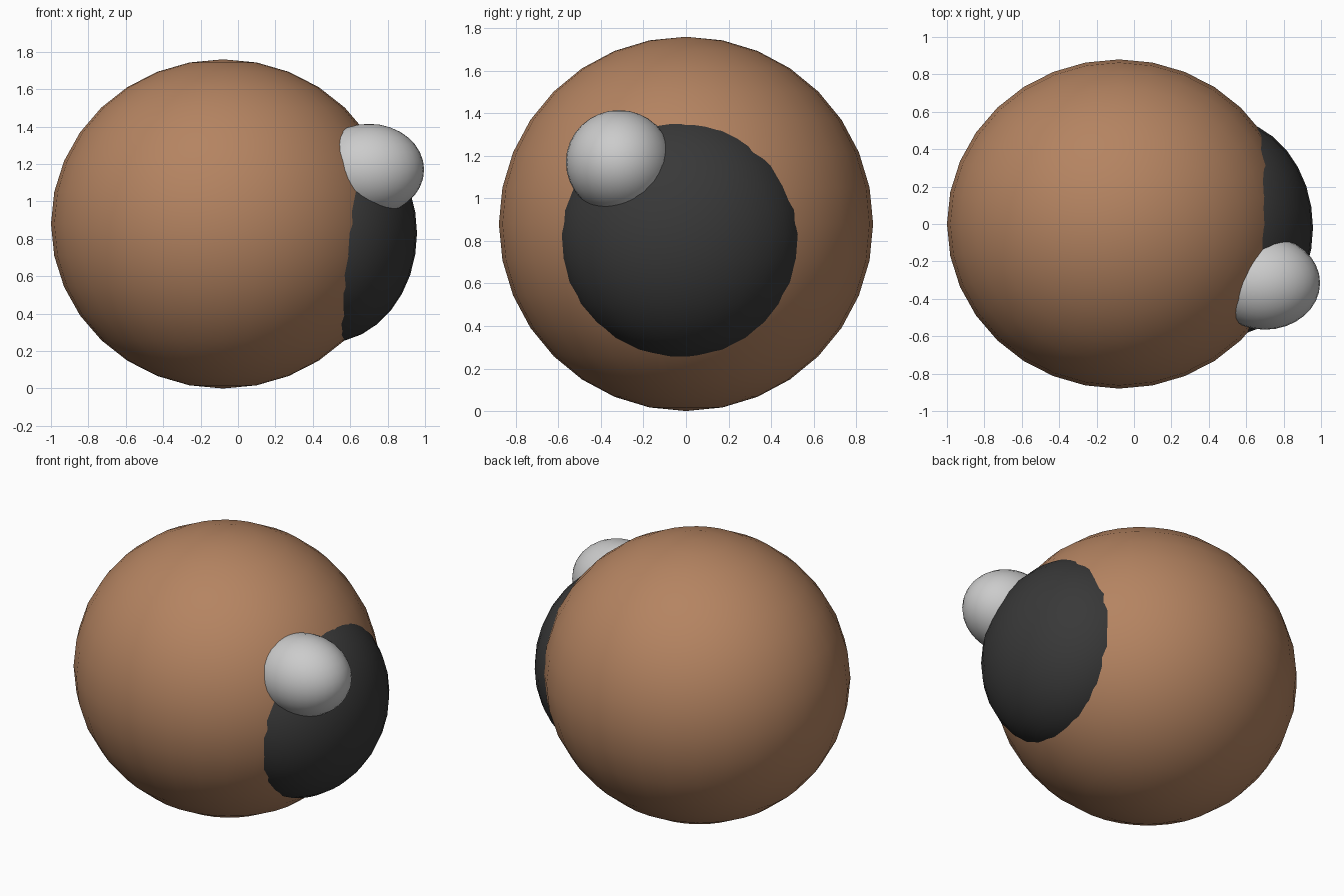
import bpy

if "Cube" in bpy.data.objects:
    bpy.data.objects.remove(bpy.data.objects["Cube"])


def material(name, rgb):
    mat = bpy.data.materials.new(name)
    mat.diffuse_color = (*rgb, 1.0)
    mat.use_nodes = True
    mat.node_tree.nodes["Principled BSDF"].inputs["Base Color"].default_value = mat.diffuse_color
    return mat


def ellipsoid(name, centre, radii, mat=None):
    bpy.ops.mesh.primitive_uv_sphere_add(segments=32, ring_count=16, radius=1, location=centre)
    obj = bpy.context.object
    obj.name = name
    obj.scale = radii
    bpy.ops.object.transform_apply(location=False, rotation=False, scale=True)
    bpy.ops.object.shade_smooth()
    if mat:
        obj.data.materials.append(mat)
    return obj


# Large brown eyeball
ellipsoid("eyeball", (-0.08, 0, 0.88), (0.92, 0.88, 0.88), material("brown", (0.46, 0.23, 0.12)))

# Dark pupil bulging from the right side
ellipsoid("pupil", (0.477, -0.02, 0.83), (0.48, 0.585, 0.585), material("near_black", (0.04, 0.04, 0.04)))

# Pale highlight on the pupil's upper edge
ellipsoid("highlight", (0.70, -0.315, 1.17), (0.295, 0.25, 0.245))
